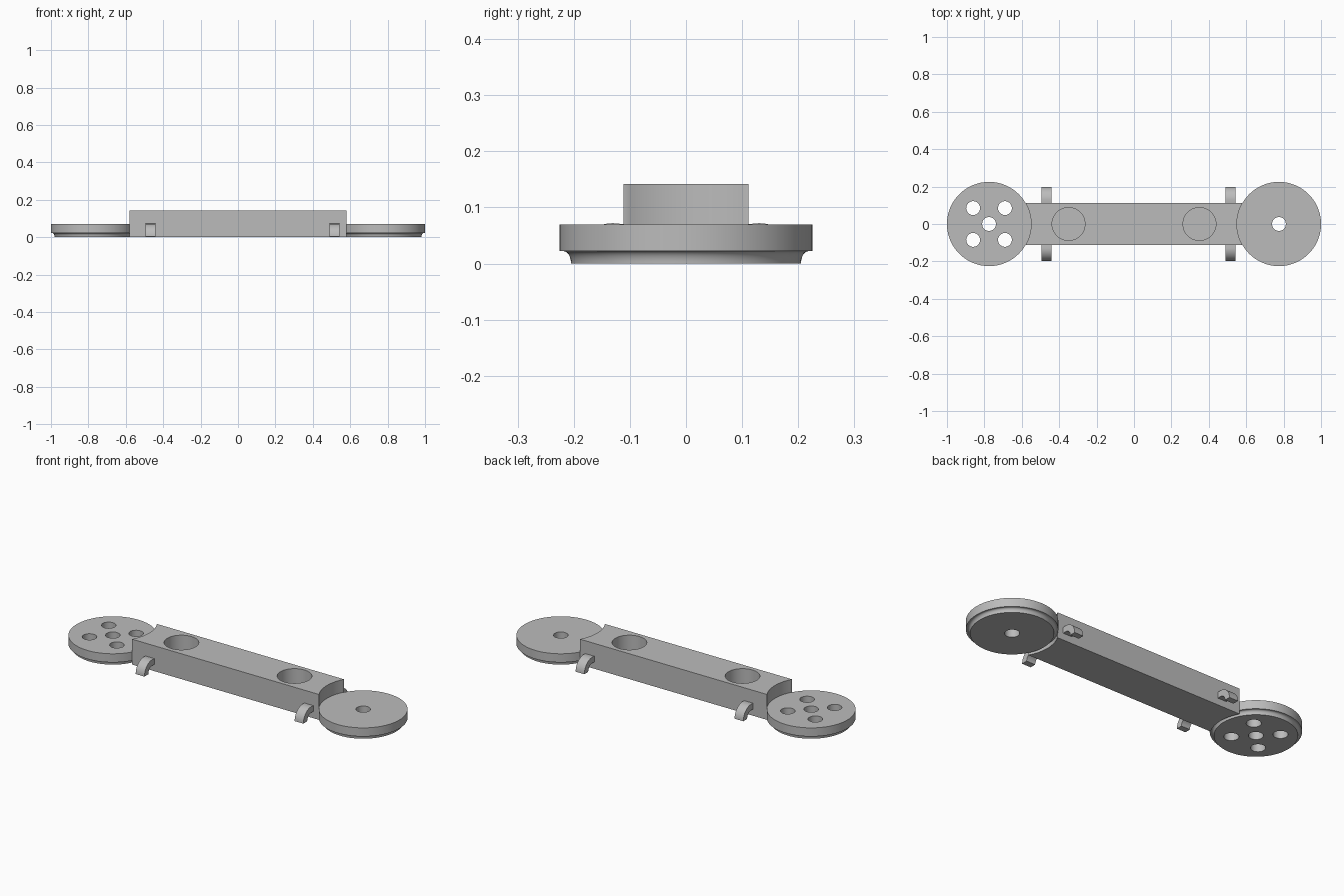
import bpy, bmesh, math

default = bpy.data.objects.get("Cube")
if default:
    bpy.data.objects.remove(default)

GREY = (0.5, 0.5, 0.5, 1)
mat = bpy.data.materials.new("plain grey")
mat.use_nodes = True
mat.diffuse_color = GREY
mat.node_tree.nodes["Principled BSDF"].inputs["Base Color"].default_value = GREY

HEIGHT, HALF_WIDTH = 0.142, 0.111
DISC_X, DISC_R, DISC_TOP, LIP = 0.775, 0.225, 0.07, 0.022


def make(name, bm):
    bmesh.ops.recalc_face_normals(bm, faces=bm.faces)
    mesh = bpy.data.meshes.new(name)
    bm.to_mesh(mesh)
    bm.free()
    mesh.materials.append(mat)
    obj = bpy.data.objects.new(name, mesh)
    bpy.context.collection.objects.link(obj)
    return obj


def lathe(name, profile, x, y=0, steps=96):
    """Closed solid of revolution from (radius, z) points."""
    bm = bmesh.new()
    rings = []
    for r, z in profile:
        rings.append([bm.verts.new((x + r * math.cos(2 * math.pi * i / steps),
                                    y + r * math.sin(2 * math.pi * i / steps), z))
                      for i in range(steps)])
    for a, b in zip(rings, rings[1:]):
        for i in range(steps):
            j = (i + 1) % steps
            bm.faces.new((a[i], a[j], b[j], b[i]))
    bm.faces.new(rings[0])
    bm.faces.new(rings[-1])
    return make(name, bm)


def drill(obj, holes):
    """Cut (x, y, radius, bottom) cylinders out of obj."""
    for x, y, r, bottom in holes:
        cutter = lathe("cutter", [(r, bottom), (r, 0.3)], x, y,
                       96 if r > 0.2 else 48)
        mod = obj.modifiers.new("hole", "BOOLEAN")
        mod.operation, mod.solver, mod.object = "DIFFERENCE", "EXACT", cutter
        bpy.context.view_layer.objects.active = obj
        bpy.ops.object.modifier_apply(modifier=mod.name)
        bpy.data.objects.remove(cutter)


def smooth(obj):
    bpy.ops.object.select_all(action="DESELECT")
    obj.select_set(True)
    bpy.context.view_layer.objects.active = obj
    bpy.ops.object.shade_smooth_by_angle(angle=math.radians(30))


# Central bar with scooped ends and two deep round pockets
bm = bmesh.new()
bmesh.ops.create_cube(bm, size=1)
for v in bm.verts:
    v.co = (v.co.x * 1.158, v.co.y * 2 * HALF_WIDTH, (v.co.z + 0.5) * HEIGHT)
bar = make("bar", bm)
drill(bar, [(s * DISC_X, 0, DISC_R, -0.1) for s in (-1, 1)]
      + [(s * 0.35, 0, 0.088, 0.02) for s in (-1, 1)])
smooth(bar)

# End discs with a concave cove under the rim
cove = [(0.205 + 0.013 * (1 - math.cos(t)), LIP * math.sin(t))
        for t in [i * math.pi / 16 for i in range(9)]]
profile = cove + [(DISC_R, LIP), (DISC_R, DISC_TOP)]
five = [(-DISC_X + a * 0.085, b * 0.085, 0.037, -0.1) for a in (-1, 1) for b in (-1, 1)]
for name, side, extra in (("right_disc", -1, five), ("left_disc", 1, [])):
    disc = lathe(name, profile, side * DISC_X)
    drill(disc, [(side * DISC_X, 0, 0.037, -0.1)] + extra)
    smooth(disc)

# Four curved hooks on the long sides of the bar
for x, end in ((-0.467, "right"), (0.517, "left")):
    for s, side in ((-1, "front"), (1, "back")):
        arc = [i * math.pi / 24 for i in range(13)]
        outline = [(0.13 + 0.069 * math.cos(t), 0.003 + 0.069 * math.sin(t)) for t in arc]
        outline += [(HALF_WIDTH - 0.002, 0.07), (HALF_WIDTH - 0.002, 0.038)]
        outline += [(0.13 + 0.035 * math.cos(t), 0.003 + 0.035 * math.sin(t))
                    for t in reversed(arc)]
        bm = bmesh.new()
        face = bm.faces.new([bm.verts.new((x - 0.027, s * y, z)) for y, z in outline])
        out = bmesh.ops.extrude_face_region(bm, geom=[face])["geom"]
        bmesh.ops.translate(bm, vec=(0.054, 0, 0),
                            verts=[g for g in out if isinstance(g, bmesh.types.BMVert)])
        smooth(make(f"{side}_{end}_hook", bm))
